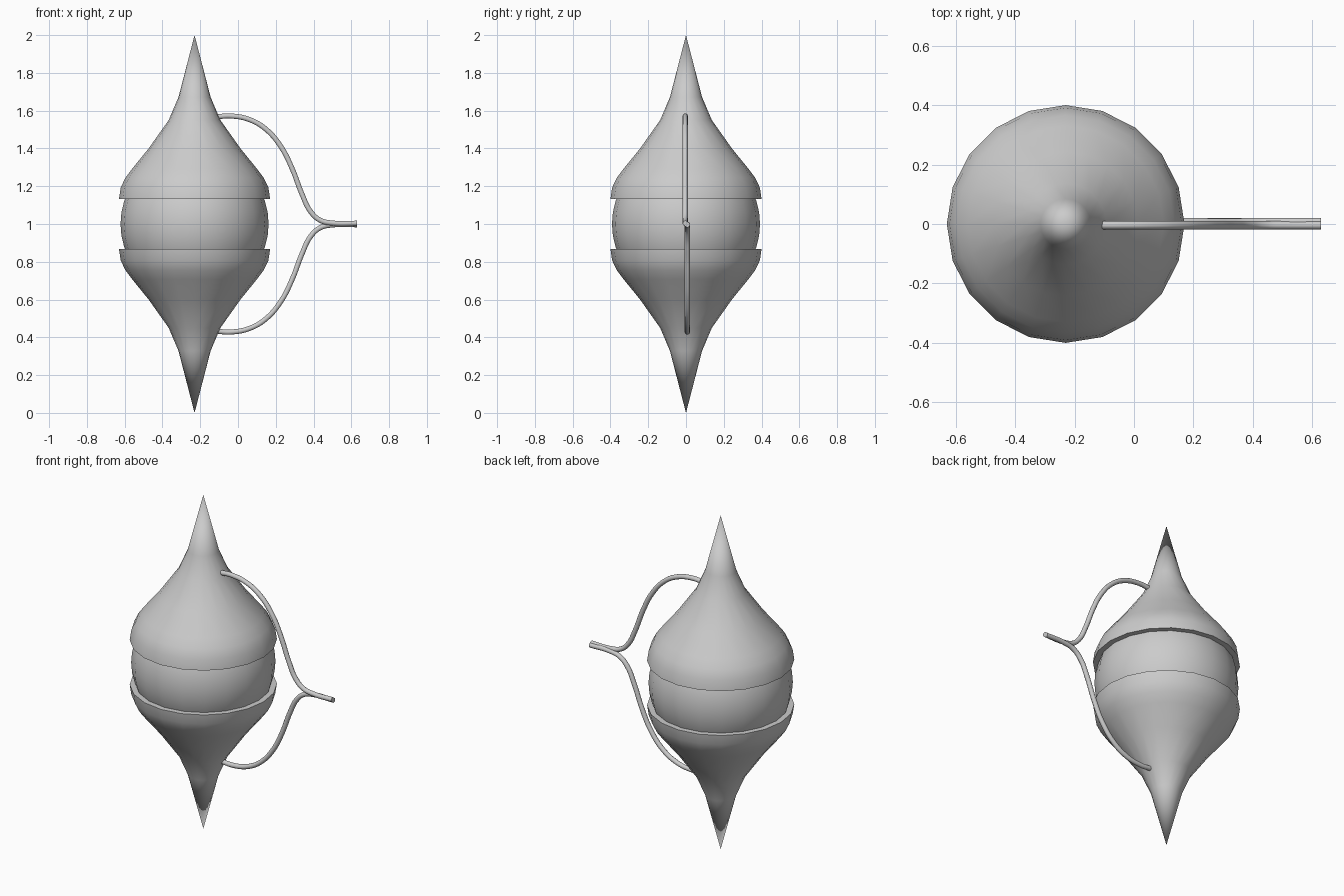
import bpy
import bmesh
import math

if "Cube" in bpy.data.objects:
    bpy.data.objects.remove(bpy.data.objects["Cube"])

AXIS_X = -0.23   # vertical axis of the turned body
SIDES = 20


def lathe(name, profile, mirror):
    """Revolve (radius, height above the middle) points around the body axis."""
    s = -1 if mirror else 1
    bm = bmesh.new()
    rings = []
    for r, h in profile:
        if r == 0:
            rings.append([bm.verts.new((0, 0, s * h))] * SIDES)
        else:
            rings.append([bm.verts.new((r * math.cos(2 * math.pi * i / SIDES),
                                        r * math.sin(2 * math.pi * i / SIDES),
                                        s * h)) for i in range(SIDES)])
    for a, b in zip(rings, rings[1:]):
        for i in range(SIDES):
            j = (i + 1) % SIDES
            bm.faces.new(list(dict.fromkeys((a[i], a[j], b[j], b[i]))))
    bmesh.ops.recalc_face_normals(bm, faces=bm.faces)
    me = bpy.data.meshes.new(name)
    bm.to_mesh(me)
    bm.free()
    ob = bpy.data.objects.new(name, me)
    bpy.context.collection.objects.link(ob)
    ob.location = (AXIS_X, 0, 1)
    smooth(ob)
    # flat normals make recalculation ambiguous for open shells only; this one is closed
    return ob


def smooth(ob):
    bpy.ops.object.select_all(action='DESELECT')
    ob.select_set(True)
    bpy.context.view_layer.objects.active = ob
    bpy.ops.object.shade_smooth_by_angle(angle=math.radians(40))


def wire(name, points, y, s):
    """Round wire following (x, height above the middle) points."""
    cu = bpy.data.curves.new(name, 'CURVE')
    cu.dimensions = '3D'
    cu.bevel_depth = 0.014
    cu.bevel_resolution = 3
    cu.resolution_u = 6
    cu.use_fill_caps = True
    sp = cu.splines.new('BEZIER')
    sp.bezier_points.add(len(points) - 1)
    for bp, (x, h) in zip(sp.bezier_points, points):
        bp.co = (x, y, 1 + s * h)
        bp.handle_left_type = bp.handle_right_type = 'AUTO'
    ob = bpy.data.objects.new(name, cu)
    bpy.context.collection.objects.link(ob)


# pointed caps, closed by a flat underside hidden mostly by the ball
cap = [(0, 1.0), (0.085, 0.672), (0.137, 0.55), (0.243, 0.40), (0.33, 0.293),
       (0.366, 0.245), (0.391, 0.193), (0.40, 0.133), (0, 0.133)]
lathe("upper_cap", cap, False)
lathe("lower_cap", cap, True)

# ball held between the caps
bpy.ops.mesh.primitive_uv_sphere_add(segments=SIDES, ring_count=20, radius=0.392,
                                     location=(AXIS_X, 0, 1))
ball = bpy.context.object
ball.name = "middle_ball"
smooth(ball)

# two wires joining into one lead
path = [(-0.11, 0.568), (-0.04, 0.572), (0.06, 0.553), (0.15, 0.50), (0.23, 0.405),
        (0.288, 0.29), (0.34, 0.155), (0.385, 0.065), (0.435, 0.02), (0.50, 0.005),
        (0.63, 0.004)]
wire("upper_wire", path, -0.004, 1)
wire("lower_wire", path, 0.007, -1)
